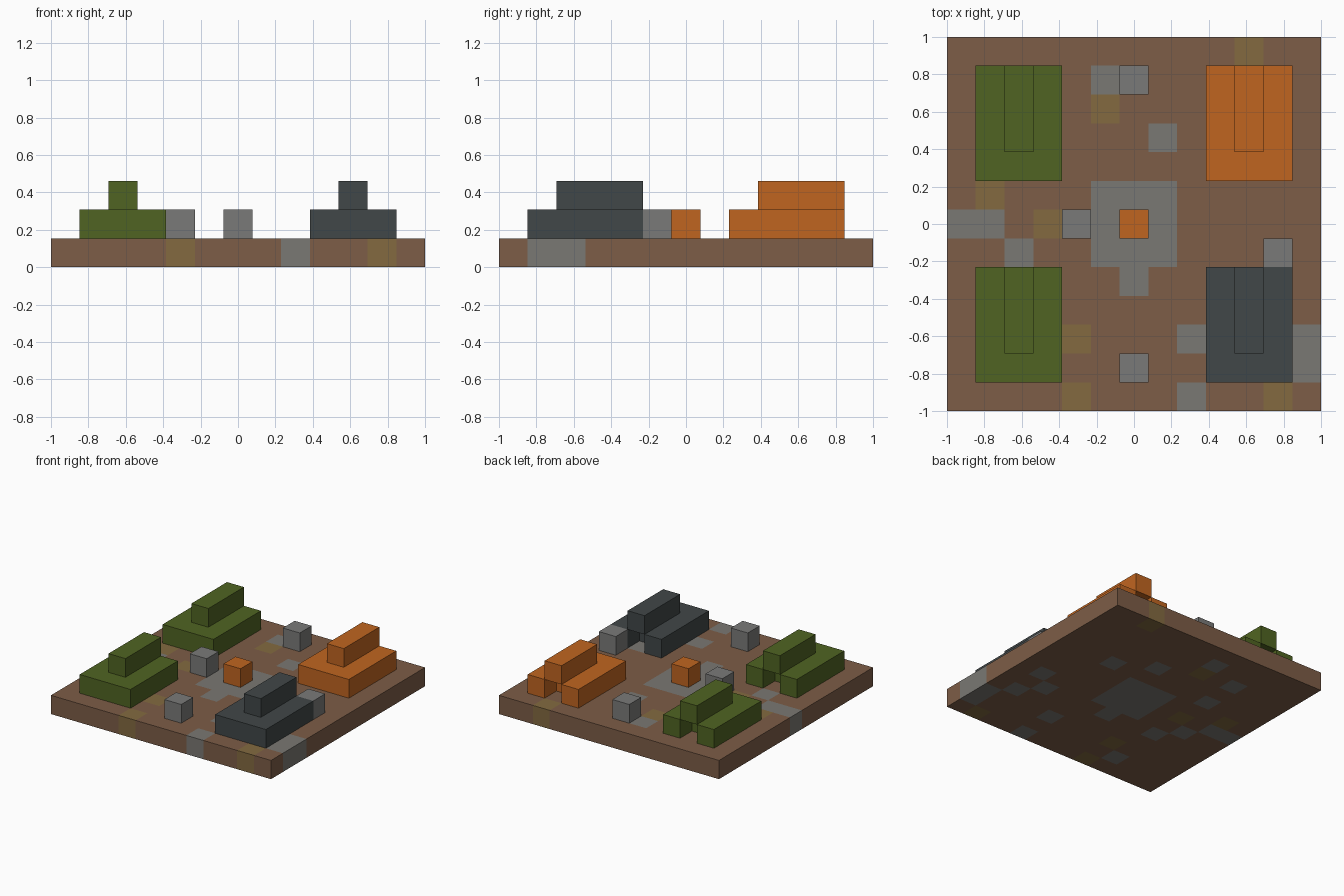
import bpy
import bmesh

N = 13            # cells along each side of the board
C = 2 / N         # size of one cell

old = bpy.data.objects.get("Cube")
if old:
    bpy.data.objects.remove(old, do_unlink=True)


def material(name, rgb):
    lin = [((v / 255 + 0.055) / 1.055) ** 2.4 for v in rgb] + [1]
    m = bpy.data.materials.new(name)
    m.use_nodes = True
    m.diffuse_color = lin
    m.node_tree.nodes["Principled BSDF"].inputs["Base Color"].default_value = lin
    return m


brown = material("earth brown", (125, 93, 71))
stone = material("stone grey", (122, 120, 115))
moss = material("moss olive", (131, 106, 64))
cube_grey = material("block grey", (122, 122, 121))
green = material("green", (80, 100, 34))
orange = material("orange", (192, 101, 32))
slate = material("dark slate", (65, 71, 72))


def finish(bm, name, mats):
    bmesh.ops.recalc_face_normals(bm, faces=bm.faces[:])
    mesh = bpy.data.meshes.new(name)
    bm.to_mesh(mesh)
    bm.free()
    for m in mats:
        mesh.materials.append(m)
    ob = bpy.data.objects.new(name, mesh)
    bpy.context.collection.objects.link(ob)
    return ob


def prism(name, cells, level, mat):
    """Extrude an outline given in cell corners by one cell of height."""
    bm = bmesh.new()
    base = bm.faces.new([bm.verts.new((x * C - 1, y * C - 1, level * C)) for x, y in cells])
    up = bmesh.ops.extrude_face_region(bm, geom=[base], use_keep_orig=True)["geom"]
    bmesh.ops.translate(bm, vec=(0, 0, C),
                        verts=[g for g in up if isinstance(g, bmesh.types.BMVert)])
    return finish(bm, name, [mat])


def block(name, x, y, w, d, level, mat):
    return prism(name, [(x, y), (x + w, y), (x + w, y + d), (x, y + d)], level, mat)


# Ground slab: each column of the grid carries one colour through its height
stone_cells = {(i, j) for i in (5, 6, 7) for j in (5, 6, 7)}
stone_cells |= {(6, 4), (5, 11), (7, 9), (0, 6), (1, 6), (2, 5), (8, 2), (8, 0),
                (12, 1), (12, 2), (11, 5), (10, 4), (11, 3), (9, 8), (3, 4),
                (3, 10), (3, 8), (3, 1)}
moss_cells = {(5, 10), (10, 12), (1, 7), (3, 6), (4, 2), (4, 0), (11, 0)}


def cell(v):
    return min(N - 1, max(0, int((v + 1) / C)))


bm = bmesh.new()
bmesh.ops.create_grid(bm, x_segments=N, y_segments=N, size=1)
up = bmesh.ops.extrude_face_region(bm, geom=bm.faces[:], use_keep_orig=True)["geom"]
bmesh.ops.translate(bm, vec=(0, 0, C),
                    verts=[g for g in up if isinstance(g, bmesh.types.BMVert)])
for f in bm.faces:
    p = f.calc_center_median()
    key = (cell(p.x), cell(p.y))
    f.material_index = 1 if key in stone_cells else 2 if key in moss_cells else 0
finish(bm, "ground_slab", [brown, stone, moss])

# Four vehicles: hull notched at the back, with a raised block along the middle
for name, x, y, mat in (("back_right", 1, 8, green), ("front_right", 1, 1, green),
                        ("back_left", 9, 8, orange), ("front_left", 9, 1, slate)):
    outline = [(0, 0), (3, 0), (3, 4), (2, 4), (2, 3), (1, 3), (1, 4), (0, 4)]
    prism(name + "_hull", [(x + a, y + b) for a, b in outline], 1, mat)
    block(name + "_turret", x + 1, y + 1, 1, 3, 2, mat)

# Loose blocks
for name, x, y, mat in (("back_block", 6, 11, cube_grey), ("front_block", 6, 1, cube_grey),
                        ("right_block", 4, 6, cube_grey), ("left_block", 11, 5, cube_grey),
                        ("center_block", 6, 6, orange)):
    block(name, x, y, 1, 1, 1, mat)
